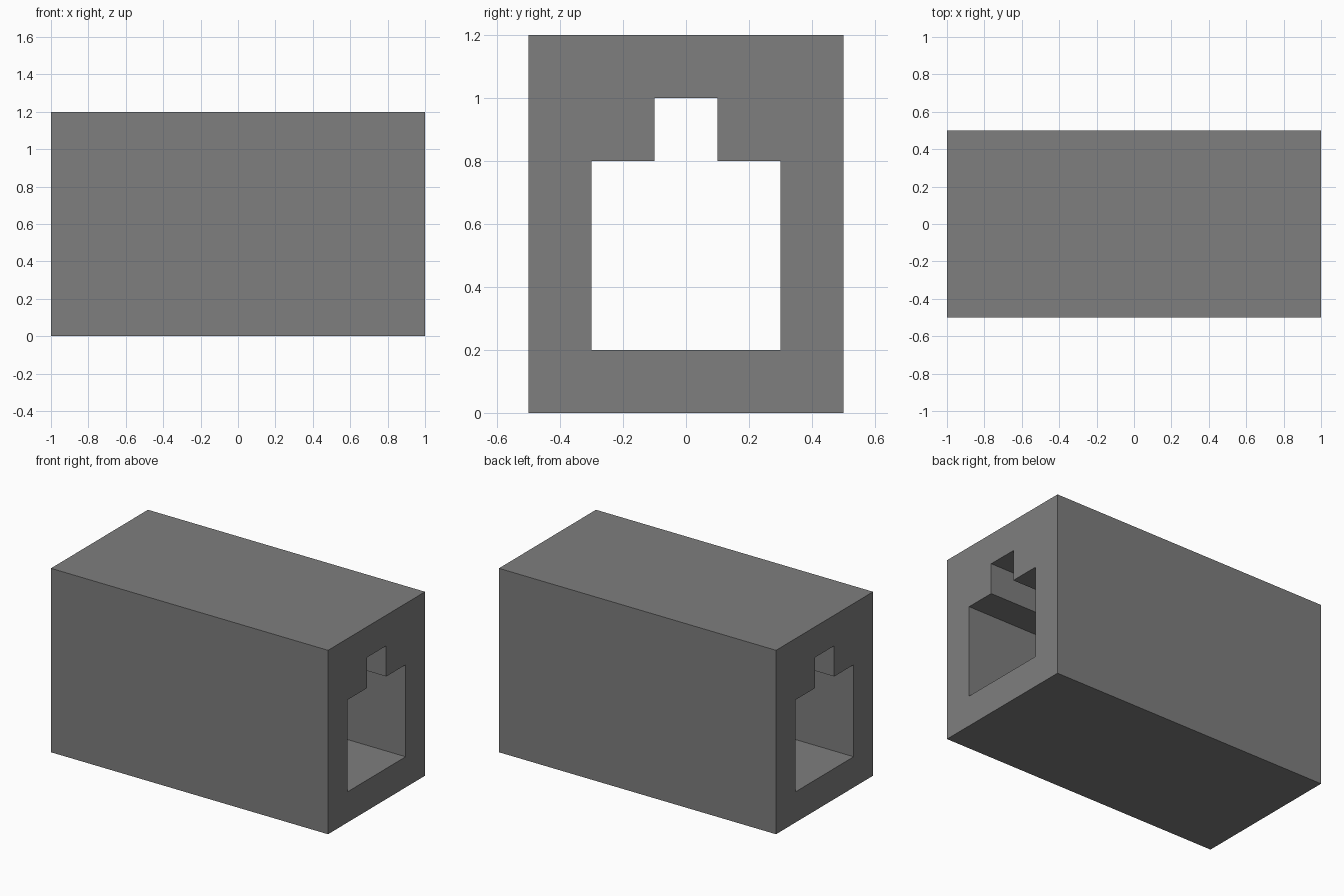
import bpy
import bmesh
from mathutils import Vector

cube = bpy.data.objects.get("Cube")
if cube:
    bpy.data.objects.remove(cube, do_unlink=True)

LENGTH = 2.0

grey = bpy.data.materials.new("mid grey")
grey.use_nodes = True
colour = (0.21, 0.21, 0.21, 1)
grey.diffuse_color = colour
grey.node_tree.nodes["Principled BSDF"].inputs["Base Color"].default_value = colour


def mirrored(half):
    """Close a half outline (y, z) by mirroring it across y = 0."""
    return half + [(-y, z) for y, z in reversed(half)]


# Cross-section: outer block, and the tunnel with its narrow slot on top
outer = mirrored([(0.5, 0), (0.5, 1.2)])
tunnel = mirrored([(0.3, 0.2), (0.3, 0.8), (0.1, 0.8), (0.1, 1.0)])

bm = bmesh.new()
edges = []
for outline in (outer, tunnel):
    verts = [bm.verts.new((-LENGTH / 2, y, z)) for y, z in outline]
    edges += [bm.edges.new((a, b)) for a, b in zip(verts, verts[1:] + verts[:1])]

# Fill the end between both outlines, then extrude it along the block
bmesh.ops.triangle_fill(bm, edges=edges, use_beauty=True, normal=Vector((-1, 0, 0)))
end = bmesh.ops.extrude_face_region(bm, geom=bm.faces[:], use_keep_orig=True)
moved = [g for g in end["geom"] if isinstance(g, bmesh.types.BMVert)]
bmesh.ops.translate(bm, verts=moved, vec=(LENGTH, 0, 0))
bmesh.ops.recalc_face_normals(bm, faces=bm.faces[:])

mesh = bpy.data.meshes.new("hollow_block")
bm.to_mesh(mesh)
bm.free()
mesh.materials.append(grey)
block = bpy.data.objects.new("hollow_block", mesh)
bpy.context.collection.objects.link(block)
